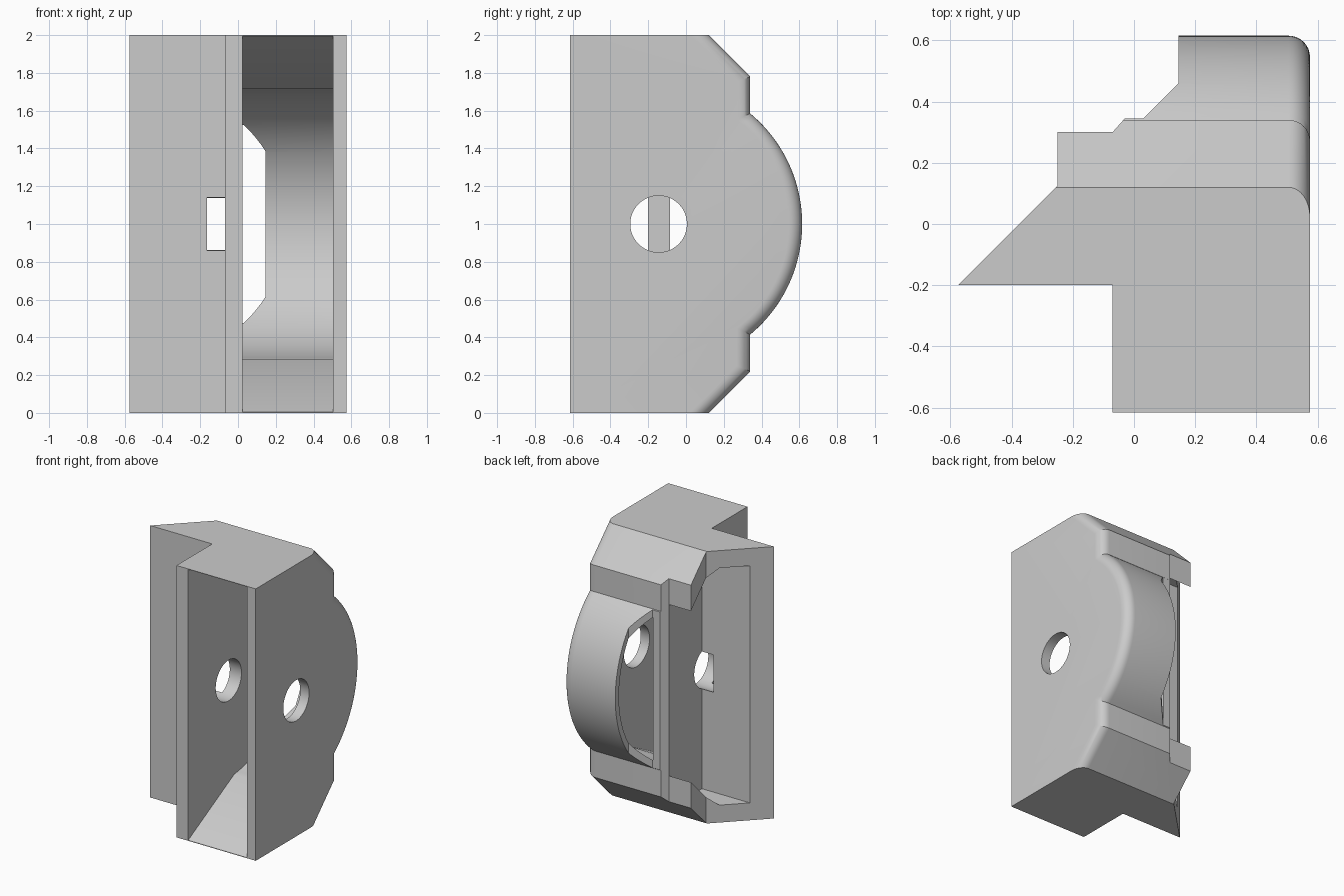
import bpy, bmesh
from math import sin, cos, pi, sqrt, asin, atan2
from mathutils import Matrix

if "Cube" in bpy.data.objects:
    bpy.data.objects.remove(bpy.data.objects["Cube"])

grey = bpy.data.materials.new("plain_grey")
grey.use_nodes = True
colour = (0.6, 0.6, 0.6, 1)
grey.diffuse_color = colour
grey.node_tree.nodes["Principled BSDF"].inputs["Base Color"].default_value = colour

HUB_Y, HUB_Z = -0.145, 1.0      # shared centre of the bulge and axle hole
LEFT, ROUND = 0.575, 0.07       # outer side wall and its edge rounding
FRONT = -0.615


def loft(name, rings):
    """Join equal-length closed rings and cap both ends."""
    bm = bmesh.new()
    loops = [[bm.verts.new(p) for p in ring] for ring in rings]
    n = len(loops[0])
    for a, b in zip(loops, loops[1:]):
        for i in range(n):
            j = (i + 1) % n
            bm.faces.new((a[i], a[j], b[j], b[i]))
    bm.faces.new(loops[0])
    bm.faces.new(loops[-1])
    bmesh.ops.recalc_face_normals(bm, faces=bm.faces)
    mesh = bpy.data.meshes.new(name)
    bm.to_mesh(mesh)
    bm.free()
    mesh.materials.append(grey)
    obj = bpy.data.objects.new(name, mesh)
    bpy.context.collection.objects.link(obj)
    return obj


def side_prism(name, points, x0, x1):
    return loft(name, [[(x, y, z) for y, z in points] for x in (x0, x1)])


def mirrored(lower):
    """Complete a lower half profile across the mid height."""
    return lower + [(y, 2 - z) for y, z in reversed(lower)]


def arc(radius, start, end, steps):
    return [(HUB_Y + radius * sin(a), HUB_Z - radius * cos(a))
            for a in (start + (end - start) * i / steps for i in range(steps + 1))]


def outer_profile(d):
    """Side outline, moved inward by d along its back edge only."""
    flat, radius = 0.34 - d, 0.76 - d
    start = asin((flat - HUB_Y) / radius)
    lower = [(FRONT, 0), (0.12 - d * sqrt(2), 0), (flat, 0.22 + d * (sqrt(2) - 1))]
    upper = [(y, 2 - z) for y, z in reversed(lower)]
    return lower + arc(radius, start, pi - start, 40) + upper


def combine(target, tool, operation):
    mod = target.modifiers.new(tool.name, "BOOLEAN")
    mod.operation, mod.object, mod.solver = operation, tool, "EXACT"
    bpy.context.view_layer.objects.active = target
    bpy.ops.object.modifier_apply(modifier=mod.name)
    bpy.data.objects.remove(tool)


# Main body: side outline with the outer back edge rounded over
rings = [[(-0.7, y, z) for y, z in outer_profile(0)]]
for i in range(9):
    t = i / 8 * pi / 2
    x = LEFT - ROUND + ROUND * sin(t)
    rings.append([(x, y, z) for y, z in outer_profile(ROUND * (1 - cos(t)))])
body = loft("housing_body", rings)

# Plan outline: body, swept wing and angled shoulder
plan = [(-0.07, -0.8), (0.8, -0.8), (0.8, 0.8), (0.145, 0.8), (0.145, 0.46),
        (0.03, 0.345), (-0.03, 0.345), (-0.07, 0.3), (-0.25, 0.3),
        (-0.25, 0.125), (-0.575, -0.2), (-0.07, -0.2)]
combine(body, loft("plan_cutter", [[(x, y, z) for x, y in plan] for z in (-0.2, 2.2)]),
        "INTERSECT")

# Front pocket: ramps leading to a round inner wall
inner = 0.718
ramp_y, ramp_z = -0.08, 0.285
start = atan2(ramp_y - HUB_Y, HUB_Z - ramp_z)
pocket = [(-0.8, 0.004), (FRONT, 0.004)] + arc(inner, start, pi - start, 48)
pocket += [(FRONT, 1.996), (-0.8, 1.996)]
combine(body, side_prism("pocket_cutter", pocket, 0.025, 0.503), "DIFFERENCE")

# Back recess in the wing, leaving a cap at each end
recess = mirrored([(-0.085, 0.128), (0.06, 0.128), (0.3, 0.37), (0.8, 0.37)])
combine(body, side_prism("recess_cutter", recess, -0.8, -0.07), "DIFFERENCE")

# Axle hole through both walls, notching the wing plate
hole = arc(0.15, 0, 2 * pi, 48)[:-1]
combine(body, side_prism("hole_cutter", hole, -0.165, 0.8), "DIFFERENCE")

# Smooth the round surfaces, keep the corners crisp
bpy.ops.object.select_all(action="DESELECT")
body.select_set(True)
bpy.context.view_layer.objects.active = body
bpy.ops.object.shade_smooth_by_angle(angle=pi / 7)
